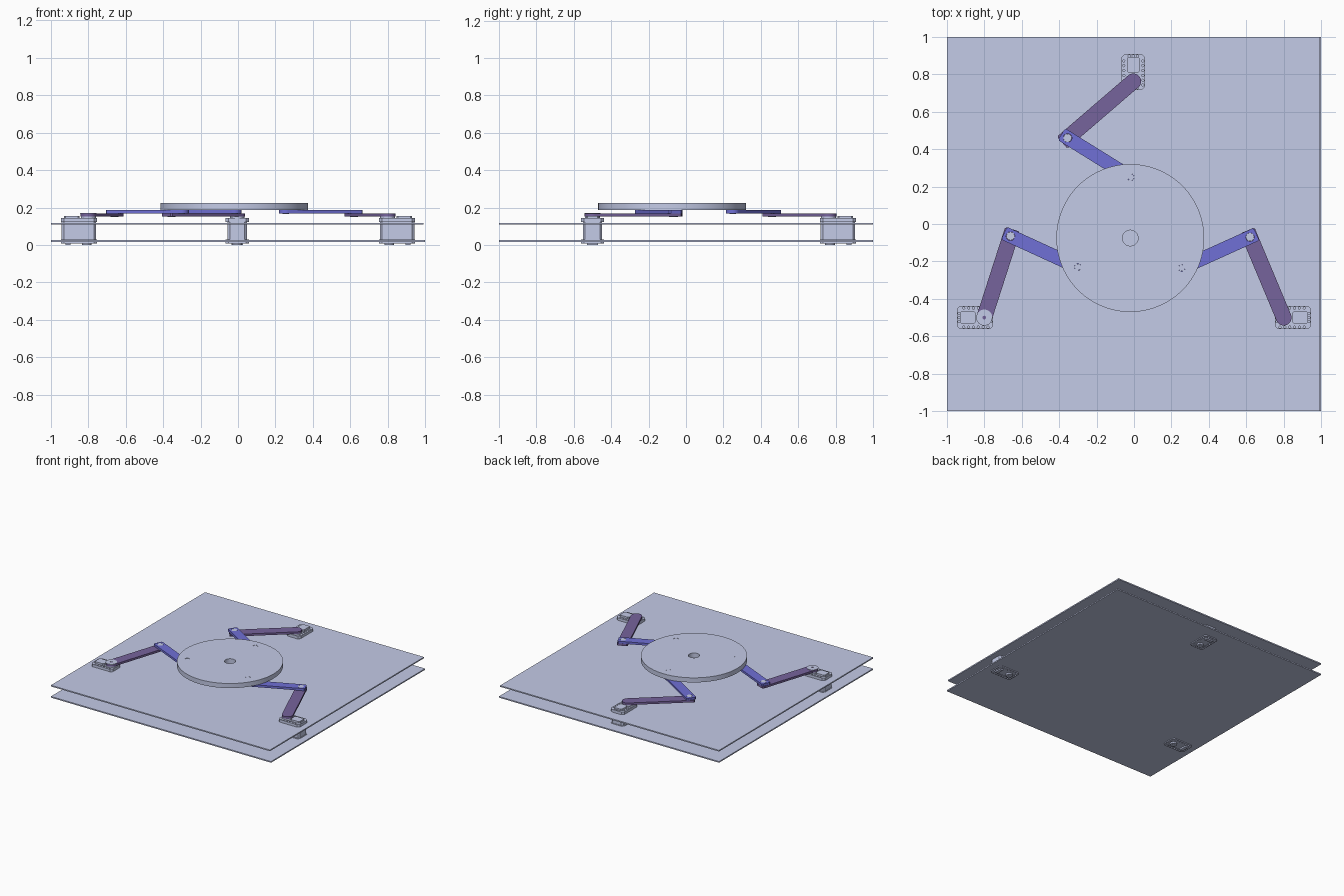
import bpy, math
from mathutils import Matrix, Vector

if "Cube" in bpy.data.objects:
    bpy.data.objects.remove(bpy.data.objects["Cube"])


def material(name, rgb):
    lin = [((c / 255 + 0.055) / 1.055) ** 2.4 for c in rgb] + [1]
    m = bpy.data.materials.new(name)
    m.use_nodes = True
    m.diffuse_color = lin
    m.node_tree.nodes["Principled BSDF"].inputs["Base Color"].default_value = lin
    return m


GREY = material("pale blue grey", (202, 209, 238))
BLUE = material("blue", (112, 112, 214))
PURPLE = material("purple", (118, 99, 156))


def circle(x, y, r, n=32):
    return [(x + r * math.cos(2 * math.pi * i / n), y + r * math.sin(2 * math.pi * i / n)) for i in range(n)]


def rect(x0, x1, y0, y1, c=0.0):
    """Rectangle with corners cut by c."""
    if not c:
        return [(x0, y0), (x1, y0), (x1, y1), (x0, y1)]
    return [(x0 + c, y0), (x1 - c, y0), (x1, y0 + c), (x1, y1 - c),
            (x1 - c, y1), (x0 + c, y1), (x0, y1 - c), (x0, y0 + c)]


def slab(name, loops, z0, z1, mat, place=None):
    """Extrude an outline, with any further loops as holes, from z0 to z1."""
    cu = bpy.data.curves.new(name, 'CURVE')
    cu.dimensions = '2D'
    cu.fill_mode = 'BOTH'
    cu.extrude = (z1 - z0) / 2
    for pts in loops:
        sp = cu.splines.new('POLY')
        sp.points.add(len(pts) - 1)
        for p, (x, y) in zip(sp.points, pts):
            p.co = (x, y, 0, 1)
        sp.use_cyclic_u = True
    tmp = bpy.data.objects.new(name, cu)
    bpy.context.collection.objects.link(tmp)
    mesh = bpy.data.meshes.new_from_object(tmp.evaluated_get(bpy.context.evaluated_depsgraph_get()))
    bpy.data.objects.remove(tmp)
    mesh.transform(Matrix.Translation((0, 0, (z0 + z1) / 2)))
    if place:
        mesh.transform(place)
    mesh.materials.clear()
    mesh.materials.append(mat)
    ob = bpy.data.objects.new(name, mesh)
    bpy.context.collection.objects.link(ob)
    bpy.ops.object.select_all(action='DESELECT')
    ob.select_set(True)
    bpy.context.view_layer.objects.active = ob
    bpy.ops.object.mode_set(mode='EDIT')
    bpy.ops.mesh.select_all(action='SELECT')
    bpy.ops.mesh.remove_doubles(threshold=0.0001)
    bpy.ops.mesh.normals_make_consistent(inside=False)
    bpy.ops.object.mode_set(mode='OBJECT')
    bpy.ops.object.shade_smooth_by_angle(angle=math.radians(30))
    return ob


def link(name, a, b, half, z0, z1, mat, hole):
    """Flat bar with a square end at a and a round end at b."""
    d = Vector(b) - Vector(a)
    length = d.length
    c = 0.008
    pts = [(length + half * math.cos(t), half * math.sin(t))
           for t in [math.pi * (i / 16 - 0.5) for i in range(17)]]
    pts += [(-0.038 + c, half), (-0.038, half - c), (-0.038, -half + c), (-0.038 + c, -half)]
    place = Matrix.Translation((a[0], a[1], 0)) @ Matrix.Rotation(math.atan2(d.y, d.x), 4, 'Z')
    slab(name, [pts, circle(0, 0, hole)], z0, z1, mat, place)


def servo(side, pivot, angle):
    """Motor block; its local +x points away from the table centre."""
    place = Matrix.Translation((pivot[0], pivot[1], 0)) @ Matrix.Rotation(angle, 4, 'Z')

    def part(name, loops, z0, z1):
        slab(side + "_motor_" + name, loops, z0, z1, GREY, place)

    part("body", [rect(-0.042, 0.142, -0.052, 0.052, 0.012)], 0.022, 0.124)
    part("cap", [rect(-0.036, 0.128, -0.040, 0.040, 0.012)], 0.12, 0.138)
    part("horn", [circle(0, 0, 0.04)], 0.136, 0.153)
    # Pierced rims at the top and bottom of the case
    lugs = [(x, s * 0.051) for s in (-1, 1) for x in (-0.02, 0.006, 0.032, 0.058, 0.084, 0.11)]
    lugs += [(x, y) for x in (-0.035, 0.135) for y in (-0.022, 0.0, 0.022)]
    for level, z0, z1 in (("top", 0.122, 0.143), ("bottom", 0.009, 0.03)):
        holes = [circle(x, y, 0.006, 10) for x, y in lugs]
        part(level + "_rim", [rect(-0.046, 0.146, -0.062, 0.062, 0.016),
                              rect(-0.024, 0.124, -0.040, 0.040, 0.008)] + holes, z0, z1)
    part("bottom_cap", [rect(-0.03, 0.12, -0.042, 0.042, 0.01)], 0.012, 0.03)
    part("idler", [circle(0.008, 0, 0.026), circle(0.008, 0, 0.008, 16)], 0.0, 0.02)
    part("connector", [rect(0.095, 0.122, -0.03, 0.03)], 0.0, 0.02)
    # Thin cover strip beside the horn
    part("cover", [rect(0.048, 0.13, -0.034, 0.034, 0.008)], 0.137, 0.155)


# Base plates
slab("lower_plate", [rect(-1, 1, -1, 1)], 0.016, 0.026, GREY)
slab("upper_plate", [rect(-1, 0.99, -1, 1)], 0.108, 0.118, GREY)

# Arms: side, motor pivot, motor direction, elbow, platform joint
arms = [
    ("left", (0.80, -0.50), 0, (0.62, -0.07), (0.255, -0.235)),
    ("right", (-0.80, -0.50), math.pi, (-0.66, -0.065), (-0.30, -0.23)),
    ("back", (-0.004, 0.762), math.pi / 2, (-0.355, 0.46), (-0.017, 0.25)),
]
for side, pivot, angle, elbow, joint in arms:
    servo(side, pivot, angle)
    link(side + "_lower_link", elbow, pivot, 0.042, 0.152, 0.169, PURPLE, 0.02)
    link(side + "_upper_link", elbow, joint, 0.037, 0.169, 0.187, BLUE, 0.023)
    slab(side + "_elbow_pin", [circle(*elbow, 0.022)], 0.150, 0.187, GREY)
    slab(side + "_joint_pin", [circle(*joint, 0.0175)], 0.165, 0.224, GREY)

# Washer on the right motor's link
slab("right_washer", [circle(-0.80, -0.50, 0.043), circle(-0.80, -0.50, 0.01, 16)], 0.168, 0.172, GREY)

# Round platform with a centre bore and joint holes
cx, cy = -0.02, -0.075
slab("platform", [circle(cx, cy, 0.395, 96), circle(cx, cy, 0.042)]
     + [circle(*a[4], 0.018) for a in arms], 0.187, 0.225, GREY)
